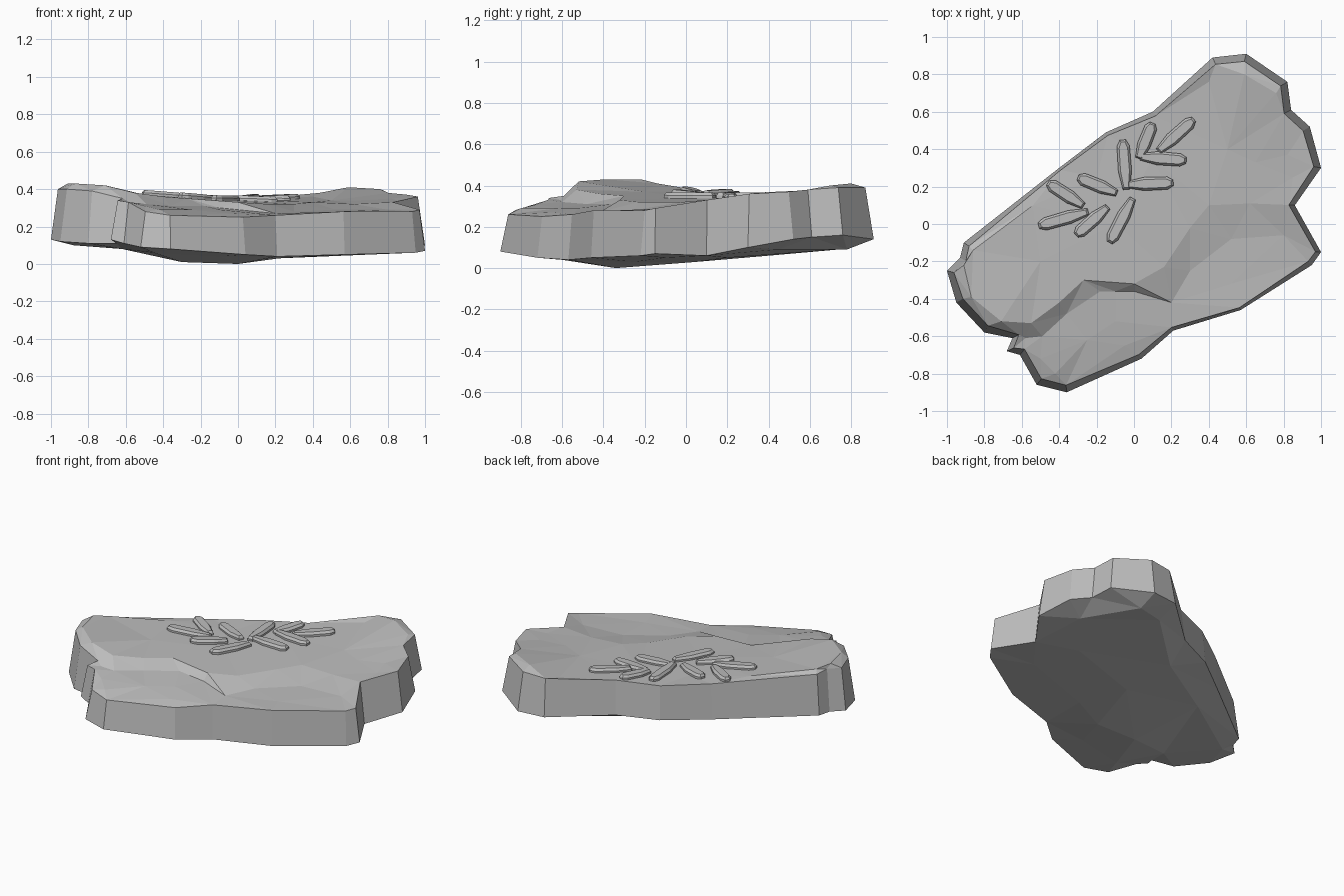
import bpy
import bmesh
import math
from mathutils import Vector
from mathutils.bvhtree import BVHTree
from mathutils.geometry import delaunay_2d_cdt

default = bpy.data.objects.get("Cube")
if default:
    bpy.data.objects.remove(default, do_unlink=True)

# One stone colour for everything
stone = bpy.data.materials.new("stone grey")
stone.use_nodes = True
grey = (0.5, 0.5, 0.5, 1)
stone.diffuse_color = grey
stone.node_tree.nodes["Principled BSDF"].inputs["Base Color"].default_value = grey

# Slab outline, counterclockwise: x, y, lower edge height, upper edge height
OUTLINE = [
    (-1, -.25, .13, .4), (-.95, -.42, .12, .4), (-.8, -.58, .11, .39),
    (-.65, -.61, .11, .35), (-.68, -.68, .13, .34), (-.61, -.7, .11, .33),
    (-.52, -.86, .09, .28), (-.36, -.9, .08, .26), (.04, -.72, .05, .25),
    (.21, -.57, .04, .26), (.57, -.46, .05, .28), (.95, -.22, .06, .28),
    (1, -.15, .07, .29), (.86, .1, .06, .33), (1, .3, .1, .36),
    (.94, .52, .14, .37), (.84, .61, .15, .38), (.82, .76, .16, .39),
    (.6, .91, .14, .39), (.42, .89, .14, .38), (.1, .6, .13, .35),
    (-.15, .49, .12, .34), (-.4, .3, .12, .35), (-.91, -.1, .13, .39),
    (-.93, -.18, .13, .4)]

# Raised rim of the upper shelf, running into the step down to the lower shelf
STEP_TOP = [
    (-.54, .1, .37), (-.86, -.14, .41), (-.91, -.22, .43), (-.87, -.39, .43),
    (-.71, -.52, .42), (-.55, -.53, .38), (-.4, -.42, .36),
    (-.27, -.3, .35), (0, -.32, .33), (.16, -.23, .32)]
STEP_FOOT = [
    (-.58, -.61, .33), (-.49, -.6, .32), (-.36, -.48, .31),
    (-.18, -.36, .31), (0, -.36, .29)]
# Gentle undulation of the two shelves
TOP_RELIEF = [
    (-.5, -.2, .37), (-.1, 0, .34), (-.2, .25, .34), (.1, .35, .34),
    (.4, .76, .36), (.59, .8, .41), (.76, .7, .4), (.5, .4, .34), (.65, .33, .34),
    (.82, .37, .35), (.85, .25, .34), (.4, .1, .33), (.62, .11, .32),
    (.3, -.02, .32), (.52, -.08, .29), (.8, -.06, .29), (.3, -.25, .28),
    (.52, -.32, .28), (.2, -.42, .27), (-.1, -.36, .3), (-.1, -.52, .29),
    (-.05, -.65, .27), (-.42, -.8, .29), (-.5, -.72, .31), (-.25, -.62, .29)]
UNDERSIDE = [
    (-.88, -.22, .1), (-.62, -.46, .08), (-.3, -.35, .01), (0, -.34, 0),
    (.22, -.25, .03), (.7, -.1, .05), (.6, .2, .05), (.8, .45, .09),
    (.6, .78, .09), (.42, .74, .09), (.05, .4, .06), (-.4, .12, .07),
    (-.45, -.7, .06), (-.1, -.6, .04), (.1, .05, .03)]

# Leaf strokes: tip x, y and stem x, y
LEAVES = [
    (-.51, -.01, -.23, .07), (-.46, .22, -.26, .09), (-.3, .25, -.08, .16),
    (-.31, -.06, -.13, .1), (-.13, -.1, 0, .15), (.21, .22, -.05, .21),
    (-.06, .45, -.04, .17), (.1, .54, .02, .34), (.28, .34, .02, .36),
    (.32, .56, .12, .38)]


def finish(bm, name):
    """Turn a bmesh into a flat-shaded stone object."""
    bmesh.ops.recalc_face_normals(bm, faces=bm.faces)
    mesh = bpy.data.meshes.new(name)
    bm.to_mesh(mesh)
    bm.free()
    mesh.materials.append(stone)
    obj = bpy.data.objects.new(name, mesh)
    bpy.context.collection.objects.link(obj)
    return obj


def inset_point(index):
    """Upper edge point, drawn inward so that the walls lean."""
    count = len(OUTLINE)
    before = Vector(OUTLINE[index - 1][:2])
    here = Vector(OUTLINE[index][:2])
    after = Vector(OUTLINE[(index + 1) % count][:2])
    along = ((here - before).normalized() + (after - here).normalized()).normalized()
    lean = .012 + .03 * min(1, abs(here.x + here.y) * .7)
    inner = here + Vector((-along.y, along.x)) * lean
    return Vector((inner.x, inner.y, OUTLINE[index][3]))


def fill(bm, ring, inner, creases=()):
    """Triangulate the area within a ring of vertices through inner points."""
    verts = ring + [bm.verts.new(p) for p in inner]
    flat = [v.co.to_2d() for v in verts]
    count = len(ring)
    edges = [(i, (i + 1) % count) for i in range(count)]
    edges += [(a + count, b + count) for a, b in creases]
    result = delaunay_2d_cdt(flat, edges, [], 1, 1e-5)
    origin = result[3]
    for face in result[2]:
        corners = [verts[origin[i][0]] for i in face]
        if len(set(corners)) == 3:
            bm.faces.new(corners)


# Slab: lower ring, upper ring, leaning walls, relief on top and underneath
slab = bmesh.new()
lower = [slab.verts.new(p[:3]) for p in OUTLINE]
upper = [slab.verts.new(inset_point(i)) for i in range(len(OUTLINE))]
for i in range(len(OUTLINE)):
    slab.faces.new((lower[i - 1], lower[i], upper[i], upper[i - 1]))

rim_count = len(STEP_TOP)
ridge = [(i, i + 1) for i in range(rim_count - 1)]
foot = [(rim_count + i, rim_count + i + 1) for i in range(len(STEP_FOOT) - 1)]
fill(slab, upper, STEP_TOP + STEP_FOOT + TOP_RELIEF, ridge + foot)
fill(slab, lower, UNDERSIDE)
bmesh.ops.recalc_face_normals(slab, faces=slab.faces)
surface = BVHTree.FromBMesh(slab)
finish(slab, "stone_slab")


def ground(point):
    """Point on the top of the slab."""
    hit = surface.ray_cast(Vector((point.x, point.y, 2)), Vector((0, 0, -1)))[0]
    return hit if hit else Vector((point.x, point.y, .34))


def add_leaf(index, tip, stem):
    """Carved leaf: blunt outline with a bevelled, raised top."""
    along = stem - tip
    side = Vector((-along.y, along.x)).normalized()
    # Fraction of the length and half width of each station
    stations = [(0, .016), (.12, .034), (.6, .036), (.95, .018)]
    bm = bmesh.new()
    rings = []
    for scale, lift in ((1, -.02), (1, .012), (.66, .026)):
        left, right = [], []
        for t, half in stations:
            centre = tip + along * (.5 + (t - .5) * (1 - (1 - scale) * .25))
            height = ground(tip + along * t).z + lift
            for row, sign in ((left, 1), (right, -1)):
                spot = centre + side * half * scale * sign
                row.append(bm.verts.new((spot.x, spot.y, height)))
        rings.append(left + right[::-1])
    for low, high in zip(rings, rings[1:]):
        for i in range(len(low)):
            bm.faces.new((low[i - 1], low[i], high[i], high[i - 1]))
    bm.faces.new(rings[-1])
    bm.faces.new(rings[0][::-1])
    finish(bm, f"carved_leaf_{index}")


for number, (tx, ty, sx, sy) in enumerate(LEAVES, 1):
    add_leaf(number, Vector((tx, ty)), Vector((sx, sy)))
